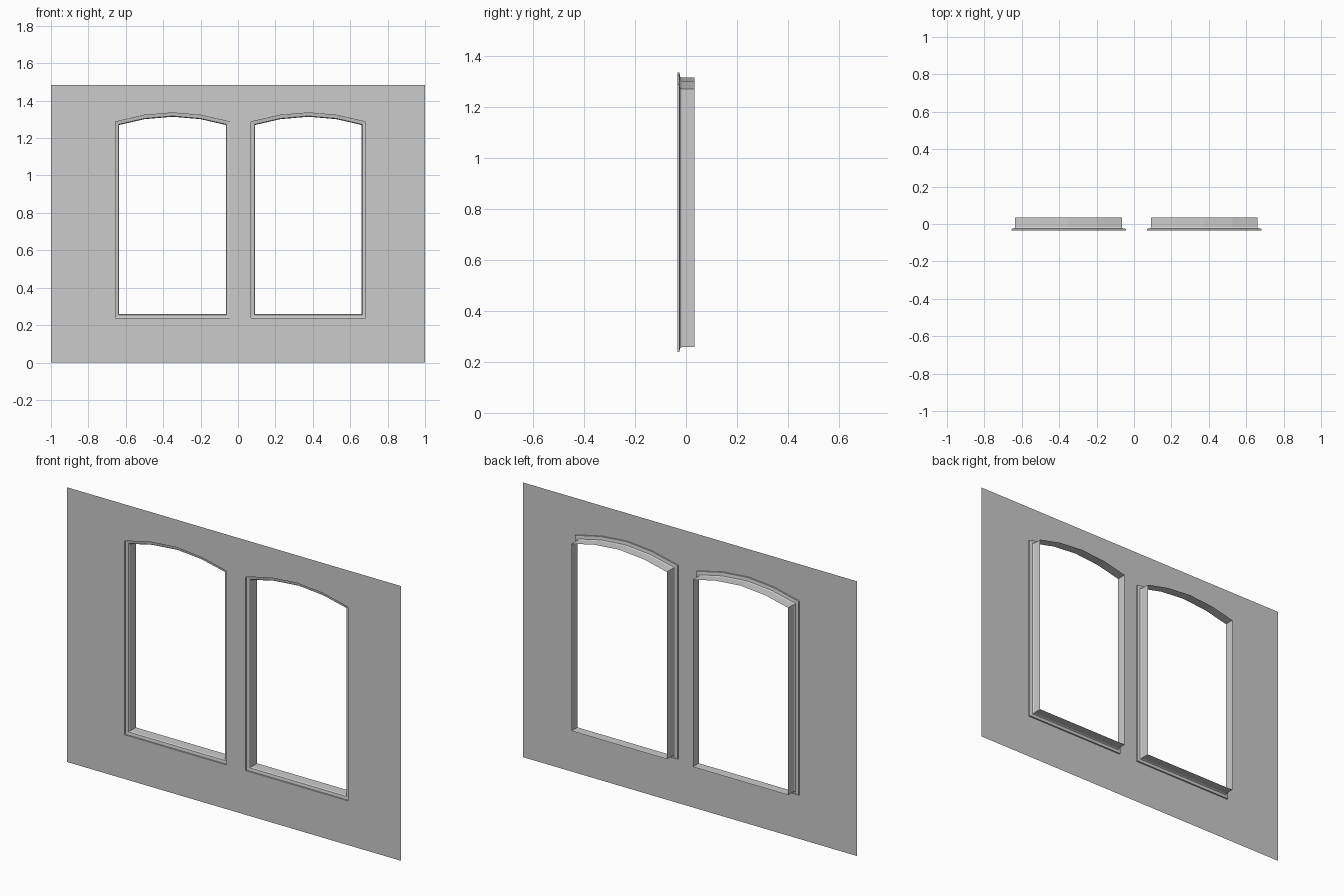
import bpy, bmesh

if "Cube" in bpy.data.objects:
    bpy.data.objects.remove(bpy.data.objects["Cube"])

FRONT, BACK = -0.034, 0.034
WALL_TOP = 1.485
CENTRES = (-0.35, 0.376)
# frame section: (outward offset from the opening, depth y)
SECTION = [(0.021, FRONT), (0.021, -0.026), (0.004, -0.023), (0.0, -0.017), (0.0, BACK)]


def outline(cx, d, y):
    """Arched opening grown outward by d, counter-clockwise from the front."""
    h = 0.285 + d
    s = 0.15 + d * 0.1
    pts = [(-h, 0.258 - d * 0.9), (h, 0.258 - d * 0.9), (h, 1.27 + d * 0.8),
           (s, 1.301 + d), (0, 1.314 + d), (-s, 1.301 + d), (-h, 1.27 + d * 0.8)]
    return [(cx + x, y, z) for x, z in pts]


def finish(bm, name):
    mesh = bpy.data.meshes.new(name)
    bm.to_mesh(mesh)
    bm.free()
    bpy.context.collection.objects.link(bpy.data.objects.new(name, mesh))


def add_loop(bm, pts):
    vs = [bm.verts.new(p) for p in pts]
    return vs, [bm.edges.new((vs[i], vs[(i + 1) % len(vs)])) for i in range(len(vs))]


# flat wall sheet with two arched holes
bm = bmesh.new()
loops = [[(-1, FRONT, 0), (1, FRONT, 0), (1, FRONT, WALL_TOP), (-1, FRONT, WALL_TOP)]]
loops += [outline(cx, *SECTION[0]) for cx in CENTRES]
edges = [e for pts in loops for e in add_loop(bm, pts)[1]]
bmesh.ops.triangle_fill(bm, use_beauty=True, use_dissolve=False, edges=edges, normal=(0, -1, 0))
for f in bm.faces:
    f.normal_update()
    if f.normal.y > 0:
        f.normal_flip()
finish(bm, "wall")

# stepped frame and reveal running back from each hole
for side, cx in zip(("left", "right"), CENTRES):
    bm = bmesh.new()
    rings = [[bm.verts.new(p) for p in outline(cx, d, y)] for d, y in SECTION]
    for a, b in zip(rings, rings[1:]):
        for i in range(len(a)):
            j = (i + 1) % len(a)
            bm.faces.new((a[i], a[j], b[j], b[i]))
    finish(bm, side + "_window_frame")
